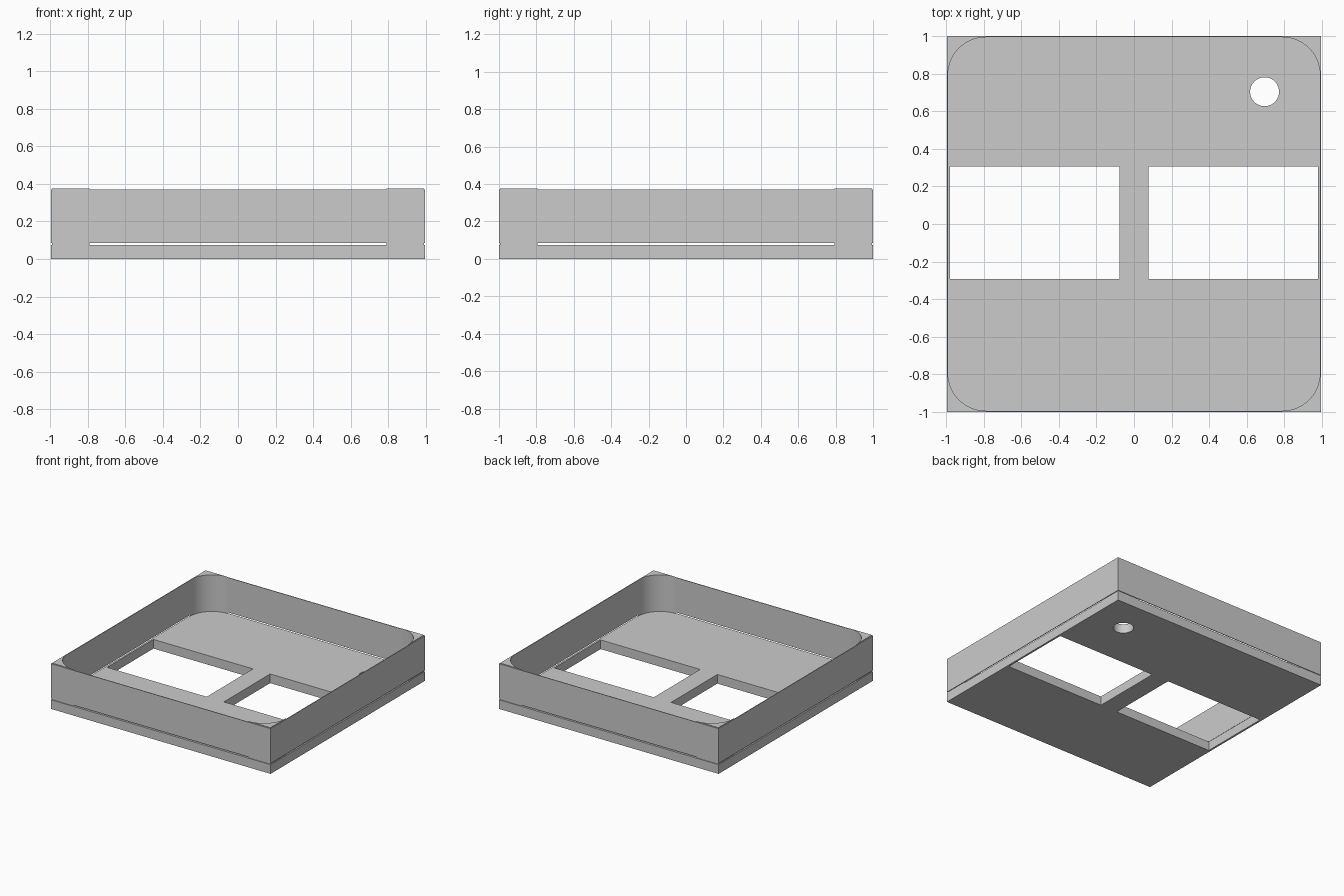
import bpy, bmesh
from math import sin, cos, pi

if "Cube" in bpy.data.objects:
    bpy.data.objects.remove(bpy.data.objects["Cube"])

HX, HY = 0.996, 1.0      # outer half sizes
T = 0.006                # wall thickness
R = 0.2                  # inner corner radius


def box(name, x0, x1, y0, y1, z0, z1):
    return prism(name, [(x0, y0), (x1, y0), (x1, y1), (x0, y1)], z0, z1)


def prism(name, pts, z0, z1):
    bm = bmesh.new()
    face = bm.faces.new([bm.verts.new((x, y, z0)) for x, y in pts])
    ext = bmesh.ops.extrude_face_region(bm, geom=[face])
    top = [v for v in ext["geom"] if isinstance(v, bmesh.types.BMVert)]
    bmesh.ops.translate(bm, verts=top, vec=(0, 0, z1 - z0))
    bmesh.ops.recalc_face_normals(bm, faces=bm.faces)
    me = bpy.data.meshes.new(name)
    bm.to_mesh(me)
    bm.free()
    ob = bpy.data.objects.new(name, me)
    bpy.context.collection.objects.link(ob)
    return ob


def smooth(ob):
    bpy.ops.object.select_all(action='DESELECT')
    ob.select_set(True)
    bpy.context.view_layer.objects.active = ob
    bpy.ops.object.shade_smooth_by_angle()


# base plate with two windows and a round hole
plate = box("base_plate", -HX, HX, -HY, HY, 0, 0.075)
circle = [(0.695 + 0.077 * cos(2 * pi * i / 48), 0.704 + 0.077 * sin(2 * pi * i / 48))
          for i in range(48)]
cutters = [box("left_window_cutter", -0.98, -0.078, -0.294, 0.305, -0.1, 0.2),
           box("right_window_cutter", 0.078, 0.98, -0.294, 0.305, -0.1, 0.2),
           prism("round_hole_cutter", circle, -0.1, 0.2)]
bpy.context.view_layer.objects.active = plate
for c in cutters:
    m = plate.modifiers.new(c.name, 'BOOLEAN')
    m.operation, m.solver, m.object = 'DIFFERENCE', 'EXACT', c
    bpy.ops.object.modifier_apply(modifier=m.name)
    bpy.data.objects.remove(c)
smooth(plate)

# thin walls, floating just above the plate
for s, side in ((-1, "left"), (1, "right")):
    box(side + "_wall", *sorted((s * HX, s * (HX - T))), -HY, HY, 0.085, 0.37)
for s, side in ((-1, "front"), (1, "back")):
    box(side + "_wall", -HX + T, HX - T, *sorted((s * HY, s * (HY - T))), 0.085, 0.37)

# corner fillets, slightly taller than the walls and resting on the plate
cx, cy = HX - T, HY - T
fillet = [(cx, cy)] + [(cx - R + R * cos(a), cy - R + R * sin(a))
                       for a in (pi / 2 * i / 16 for i in range(17))]
for sx, xn in ((-1, "left"), (1, "right")):
    for sy, yn in ((-1, "front"), (1, "back")):
        smooth(prism(f"{yn}_{xn}_corner", [(sx * x, sy * y) for x, y in fillet],
                     0.075, 0.375))
